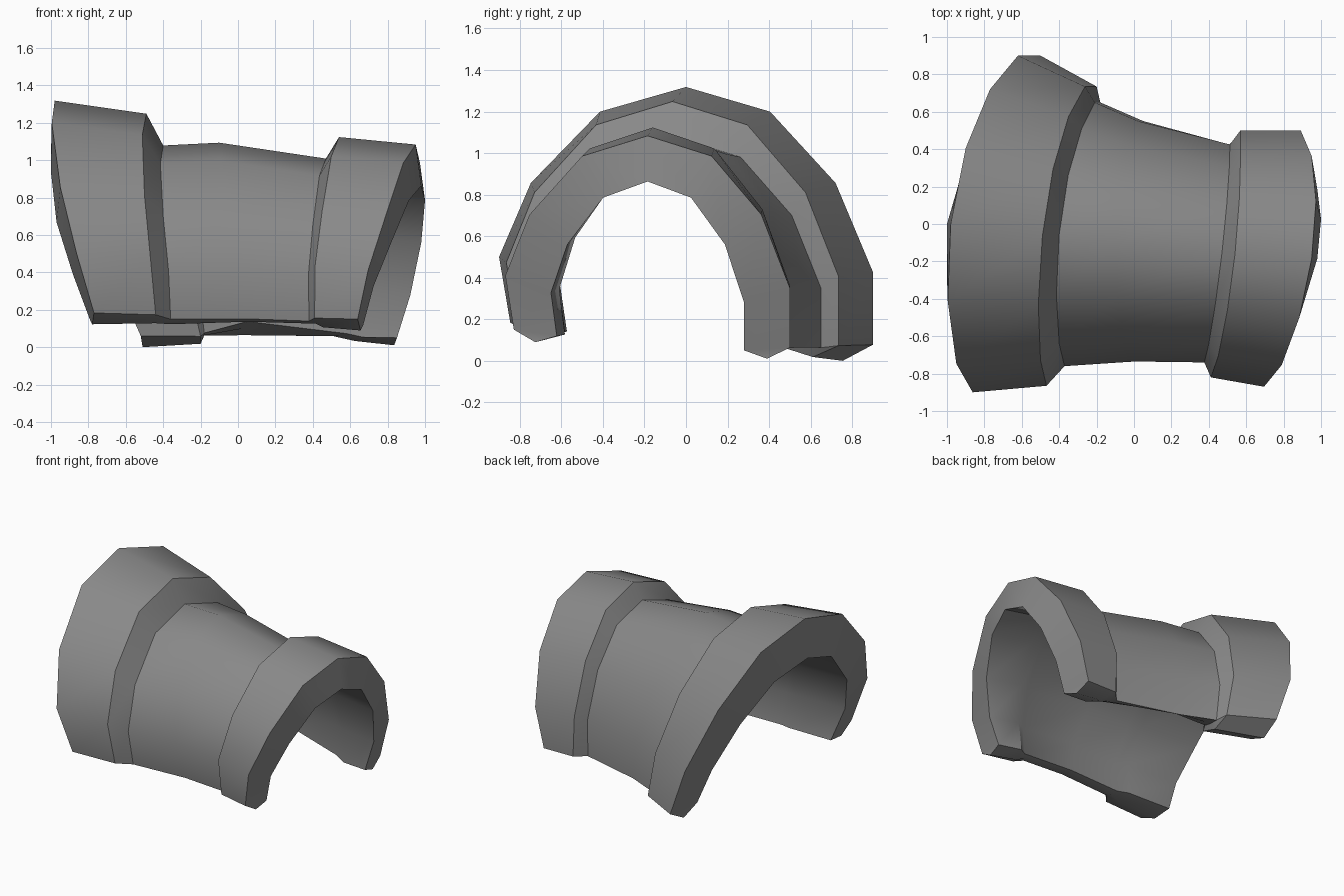
import bpy, bmesh

if "Cube" in bpy.data.objects:
    bpy.data.objects.remove(bpy.data.objects["Cube"])

# Normalised arch, from the near foot over the crown to the far foot
U = [-.94, -1, -.83, -.46, 0, .45, .8, 1, 1]
W = [.14, .38, .65, .91, 1, .91, .65, .325, .06]

# Stations along the guard:
# x at five places round the arch, y range, crown height, wall thickness,
# inner x shift, drop under near foot, drop under far foot, lift of inner far edge
STATIONS = [
    ((-.77, -.95, -.98, -.77, -.50), -.90, .90, 1.32, .29, -.02, .02, .06, 0),  # wide band, outer end
    ((-.44, -.50, -.49, -.35, -.20), -.865, .735, 1.25, .25, 0, .01, .04, 0),   # wide band, shoulder
    ((-.36, -.40, -.40, -.28, -.18), -.76, .65, 1.08, .12, 0, .01, 0, .02),     # sleeve start
    ((.05, -.05, -.10, -.03, .05), -.735, .55, 1.095, .11, 0, 0, -.04, .08),    # sleeve middle
    ((.38, .40, .47, .51, .51), -.74, .425, 1.01, .10, .07, 0, 0, .02),         # sleeve end
    ((.41, .45, .54, .57, .58), -.82, .50, 1.125, .21, .09, .02, .02, 0),       # narrow band, shoulder
    ((.64, .79, .95, .95, .82), -.87, .50, 1.085, .22, .03, .03, .04, 0),       # narrow band, outer end
]


def curve_x(xs, t):
    """Smooth curve through five evenly spaced values, t in 0..4."""
    total = 0
    for i, x in enumerate(xs):
        w = 1
        for j in range(5):
            if j != i:
                w *= (t - j) / (i - j)
        total += x * w
    return max(-1, min(1, total))


def arch(xs, y0, y1, top, shift=0):
    c, h = (y0 + y1) / 2, (y1 - y0) / 2
    return [(max(-1, min(1, curve_x(xs, k / 2) + shift)), c + h * U[k], top * W[k])
            for k in range(9)]


def foot(a, b, drop):
    """Lowest point under a leg, between its outer and inner edges."""
    return ((a[0] + b[0]) / 2, (a[1] + b[1]) / 2, min(a[2], b[2]) - drop)


# Curved guard: closed wall sections lofted from the wide band to the narrow band
bm = bmesh.new()
loops = []
for xs, y0, y1, top, t, shift, near, far, lift in STATIONS:
    out = arch(xs, y0, y1, top)
    inn = arch(xs, y0 + t, y1 - t, top - t, shift)
    x, y, z = inn[8]
    inn[8] = (x, y, z + lift)
    pts = out + [foot(out[8], inn[8], far)] + inn[::-1] + [foot(out[0], inn[0], near)]
    loops.append([bm.verts.new(p) for p in pts])

n = len(loops[0])
for a, b in zip(loops, loops[1:]):
    for k in range(n):
        m = (k + 1) % n
        bm.faces.new((a[k], a[m], b[m], b[k]))

# End walls of both bands
for loop in (loops[0], loops[-1]):
    for k in range(8):
        bm.faces.new((loop[k], loop[k + 1], loop[17 - k], loop[18 - k]))
    bm.faces.new((loop[8], loop[9], loop[10]))
    bm.faces.new((loop[0], loop[18], loop[19]))

bmesh.ops.recalc_face_normals(bm, faces=bm.faces)
low = min(v.co.z for v in bm.verts)
bmesh.ops.translate(bm, verts=bm.verts, vec=(0, 0, -low))

mesh = bpy.data.meshes.new("curved_guard")
bm.to_mesh(mesh)
bm.free()
obj = bpy.data.objects.new("curved_guard", mesh)
bpy.context.collection.objects.link(obj)

# Dark grey finish
grey = bpy.data.materials.new("dark_grey")
grey.diffuse_color = (.25, .25, .25, 1)
grey.use_nodes = True
grey.node_tree.nodes["Principled BSDF"].inputs["Base Color"].default_value = grey.diffuse_color
mesh.materials.append(grey)

bpy.context.view_layer.objects.active = obj
obj.select_set(True)
bpy.ops.object.shade_smooth_by_angle(angle=0.68)
